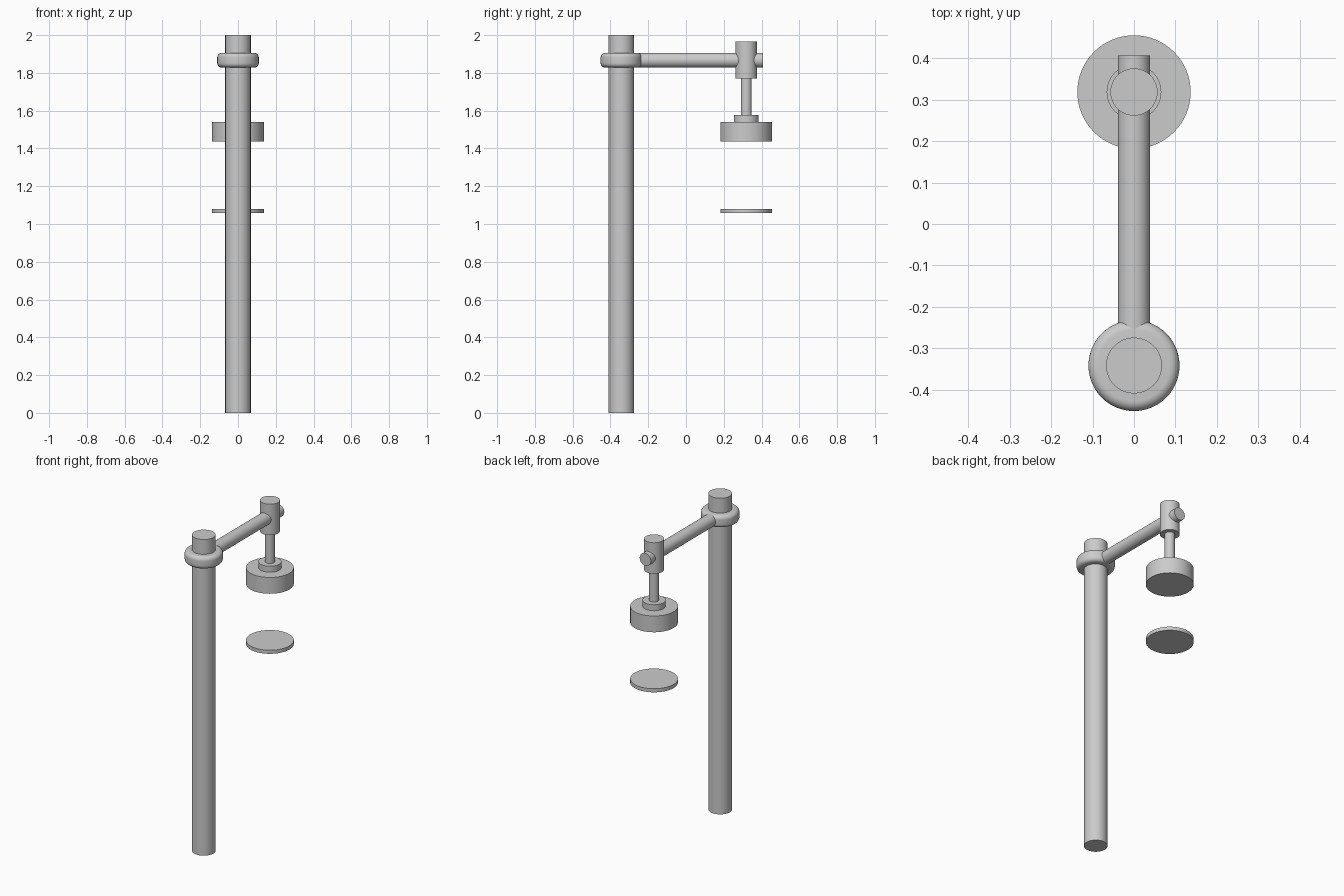
import bpy, math

if "Cube" in bpy.data.objects:
    bpy.data.objects.remove(bpy.data.objects["Cube"])

POST_Y, LAMP_Y, ARM_Z = -0.342, 0.319, 1.867


def smooth(ob):
    bpy.ops.object.select_all(action='DESELECT')
    ob.select_set(True)
    bpy.context.view_layer.objects.active = ob
    bpy.ops.object.shade_smooth_by_angle(angle=math.radians(35))


def cylinder(name, radius, y, z0, z1, bevel=0):
    bpy.ops.mesh.primitive_cylinder_add(vertices=64, radius=radius, depth=z1 - z0,
                                        location=(0, y, (z0 + z1) / 2))
    ob = bpy.context.object
    ob.name = name
    if bevel:
        m = ob.modifiers.new("round", 'BEVEL')
        m.width, m.segments = bevel, 6
        m.limit_method = 'ANGLE'
        m.angle_limit = math.radians(40)
        bpy.ops.object.modifier_apply(modifier=m.name)
    smooth(ob)
    return ob


# Upright post and rounded clamp ring
cylinder("post", 0.0675, POST_Y, 0.0, 2.0)
cylinder("clamp_ring", 0.11, POST_Y, ARM_Z - 0.039, ARM_Z + 0.039, 0.024)

# Horizontal arm
length = 0.407 - POST_Y
bpy.ops.mesh.primitive_cylinder_add(vertices=64, radius=0.039, depth=length,
                                    location=(0, POST_Y + length / 2, ARM_Z),
                                    rotation=(math.pi / 2, 0, 0))
arm = bpy.context.object
arm.name = "arm"
smooth(arm)

# Hanging lamp stack
for name, r, z0, z1 in (("arm_socket", 0.057, 1.77, 1.966),
                        ("drop_rod", 0.029, 1.578, 1.77),
                        ("lamp_collar", 0.066, 1.54, 1.578),
                        ("lamp_head", 0.137, 1.437, 1.54),
                        ("lower_disc", 0.137, 1.057, 1.08)):
    cylinder(name, r, LAMP_Y, z0, z1)
